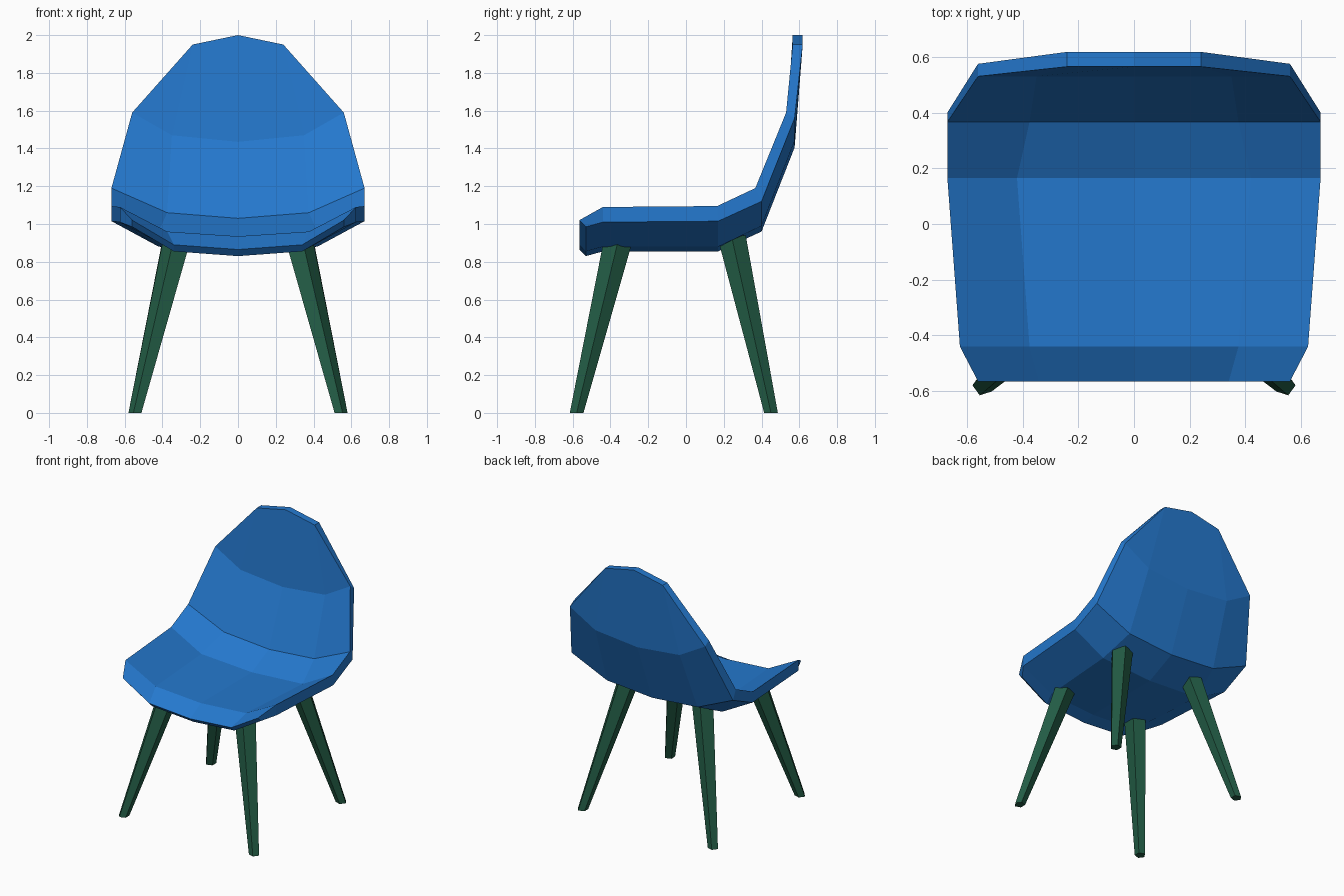
import bpy, bmesh, math

if "Cube" in bpy.data.objects:
    bpy.data.objects.remove(bpy.data.objects["Cube"])

def material(name, rgb):
    m = bpy.data.materials.new(name)
    m.diffuse_color = (*rgb, 1)
    m.use_nodes = True
    m.node_tree.nodes["Principled BSDF"].inputs["Base Color"].default_value = m.diffuse_color
    return m

def finish(bm, name, mat):
    bmesh.ops.recalc_face_normals(bm, faces=bm.faces)
    me = bpy.data.meshes.new(name)
    bm.to_mesh(me)
    bm.free()
    me.materials.append(mat)
    ob = bpy.data.objects.new(name, me)
    bpy.context.collection.objects.link(ob)
    return ob

blue = material("blue_shell", (0.018, 0.19, 0.62))
green = material("green_legs", (0.016, 0.105, 0.058))

# Shell rows from front lip to top of back:
# half width, mid width, rise of mid, rise of edge, inner (y, z), outer (y, z) at the centre
ROWS = [
    (0.56, 0.34, 0.025, 0.155, (-0.565, 0.865), (-0.53, 0.83)),
    (0.625, 0.375, 0.025, 0.155, (-0.44, 0.935), (-0.44, 0.855)),
    (0.67, 0.42, 0.025, 0.16, (0.165, 0.935), (0.17, 0.855)),
    (0.67, 0.375, 0.03, 0.16, (0.367, 1.03), (0.40, 0.96)),
    (0.56, 0.35, 0.035, 0.155, (0.53, 1.435), (0.575, 1.405)),
    (None, 0.24, -0.05, None, (0.565, 2.0), (0.618, 2.0)),
]

def skin(bm, side):
    grid = []
    for we, wm, dm, de, *centres in ROWS:
        y, z = centres[side]
        pts = [(-wm, dm), (0, 0), (wm, dm)]
        if we:
            pts = [(-we, de)] + pts + [(we, de)]
        grid.append([bm.verts.new((x, y, z + d)) for x, d in pts])
    for a, b in zip(grid[:4], grid[1:5]):
        for i in range(4):
            bm.faces.new((a[i], a[i + 1], b[i + 1], b[i]))
    a, b = grid[4], grid[5]
    for i in range(2):
        bm.faces.new((a[i + 1], a[i + 2], b[i + 1], b[i]))
    bm.faces.new((a[0], a[1], b[0]))
    bm.faces.new((a[3], a[4], b[2]))
    # outline of the sheet, in order
    return (grid[0] + [r[-1] for r in grid[1:5]] + grid[5][::-1]
            + [r[0] for r in grid[4:0:-1]])

# Seat and back as one thick shell
bm = bmesh.new()
inner, outer = skin(bm, 0), skin(bm, 1)
n = len(inner)
for i in range(n):
    j = (i + 1) % n
    bm.faces.new((inner[i], inner[j], outer[j], outer[i]))
finish(bm, "seat_shell", blue)

# Tapered five-sided splayed legs
def leg(name, side, foot, top):
    bm = bmesh.new()
    rings = []
    for (x, y, z), r in ((foot, 0.038), (top, 0.08)):
        rings.append([bm.verts.new((side * (x + r * math.cos(k * math.tau / 5)),
                                    y + r * math.sin(k * math.tau / 5), z))
                      for k in range(5)])
    for i in range(5):
        j = (i + 1) % 5
        bm.faces.new((rings[0][i], rings[0][j], rings[1][j], rings[1][i]))
    bm.faces.new(rings[0])
    bm.faces.new(rings[1])
    finish(bm, name, green)

for side, tag in ((-1, "left"), (1, "right")):
    leg("front_leg_" + tag, side, (0.542, -0.579, 0), (0.32, -0.362, 0.9))
    leg("rear_leg_" + tag, side, (0.542, 0.45, 0), (0.315, 0.24, 0.94))
